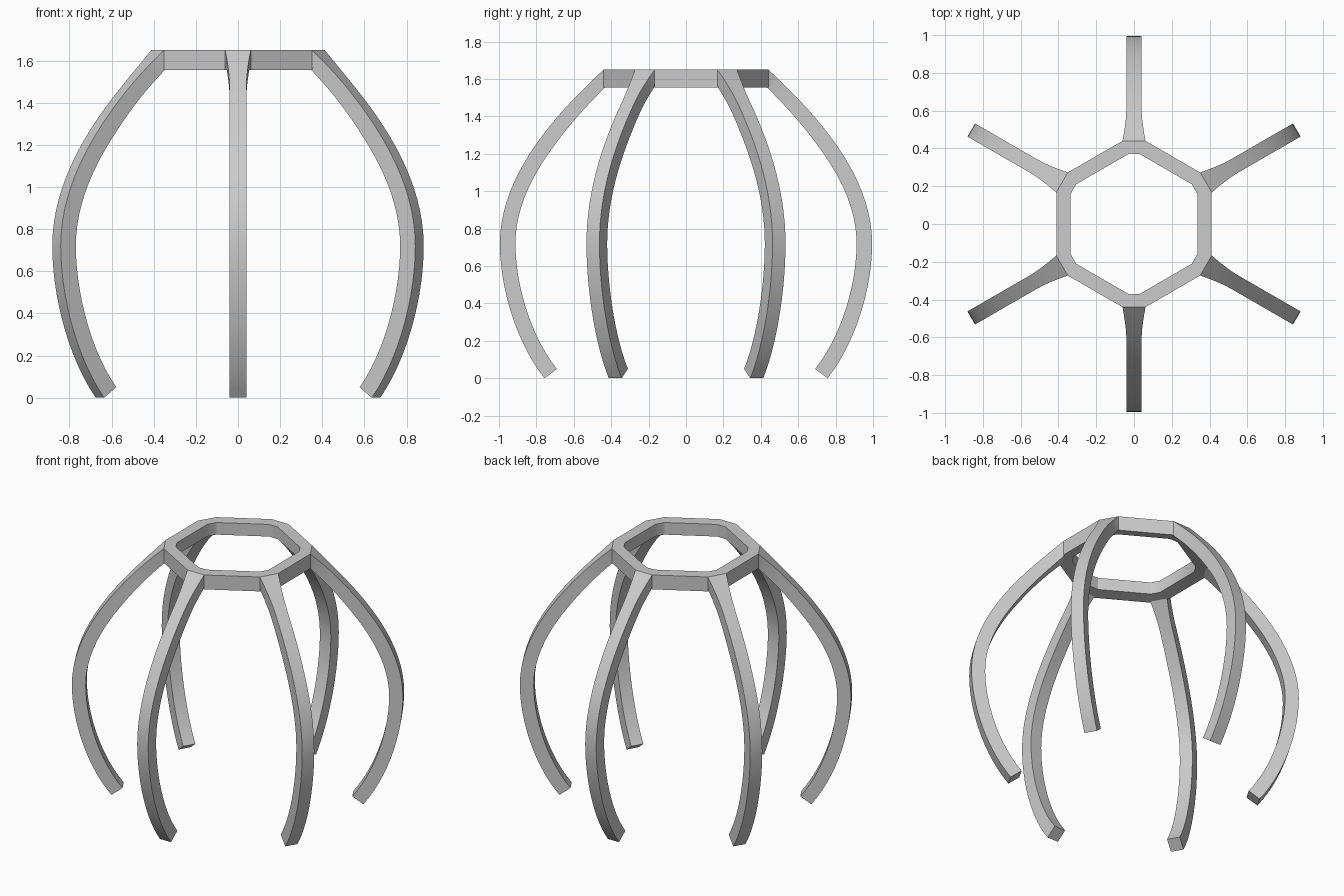
import bpy, bmesh
from math import radians
from mathutils import Matrix, Vector
from mathutils.geometry import interpolate_bezier

cube = bpy.data.objects.get("Cube")
if cube:
    bpy.data.objects.remove(cube, do_unlink=True)

grey = bpy.data.materials.new("plain grey")
grey.use_nodes = True
grey.diffuse_color = (0.6, 0.6, 0.6, 1)
grey.node_tree.nodes["Principled BSDF"].inputs["Base Color"].default_value = grey.diffuse_color

TOP, HUB_LOW, RING_LOW = 1.65, 1.555, 1.57
LEGS = 6


def bezier(points, steps):
    return interpolate_bezier(*[Vector((0, -r, z)) for r, z in points], steps)


# Outer edge of a leg, from the hub down to the foot
upper = bezier([(0.44, TOP), (0.71, 1.40), (0.995, 1.08), (0.995, 0.72)], 20)
lower = bezier([(0.995, 0.72), (0.995, 0.48), (0.906, 0.187), (0.757, 0)], 14)
outer = upper + lower[1:]


def leg_sections():
    """Four-cornered sections: outer left, outer right, inner right, inner left."""
    last = len(outer) - 1
    for i, p in enumerate(outer):
        tangent = (outer[min(i + 1, last)] - outer[max(i - 1, 0)]).normalized()
        inward = Vector((0, -tangent.z, tangent.y))
        if inward.y < 0:
            inward = -inward
        t = i / last
        half = 0.04 + 0.021 * max(0, 1 - t / 0.12) ** 1.5
        q = p + inward * (0.073 + 0.01 * min(1, t * 4))
        if i == 0:
            q = Vector((0, p.y, HUB_LOW))
        side = Vector((half, 0, 0))
        yield [p + side, p - side, q - side, q + side]


def add_leg(bm, turn):
    """Adds one leg and returns its open upper section."""
    rows = [[bm.verts.new(turn @ v) for v in s] for s in leg_sections()]
    for a, b in zip(rows, rows[1:]):
        for j in range(4):
            k = (j + 1) % 4
            bm.faces.new((a[j], a[k], b[k], b[j]))
    bm.faces.new(rows[-1])
    return rows[0]


def add_inner_corner(bm, turn):
    """Chamfered inner corner of the ring, in the same order as a leg section."""
    corners = ((0.03, TOP), (-0.03, TOP), (-0.03, RING_LOW), (0.03, RING_LOW))
    return [bm.verts.new(turn @ Vector((x, -0.37, z))) for x, z in corners]


# Ring and legs as one connected frame
bm = bmesh.new()
hubs = []
for k in range(LEGS):
    turn = Matrix.Rotation(radians(360 / LEGS * k), 3, "Z")
    hubs.append((add_leg(bm, turn), add_inner_corner(bm, turn)))

for k, (o, n) in enumerate(hubs):
    o2, n2 = hubs[(k + 1) % LEGS]
    bm.faces.new((o[0], o[1], n[1], n[0]))        # hub top
    bm.faces.new((o[3], o[2], n[2], n[3]))        # hub underside
    bm.faces.new((n[0], n[1], n[2], n[3]))        # hub inner chamfer
    bm.faces.new((o[0], o2[1], n2[1], n[0]))      # bar top
    bm.faces.new((o[3], o2[2], n2[2], n[3]))      # bar underside
    bm.faces.new((o[0], o2[1], o2[2], o[3]))      # bar outside
    bm.faces.new((n[0], n2[1], n2[2], n[3]))      # bar inside

bmesh.ops.recalc_face_normals(bm, faces=bm.faces)
mesh = bpy.data.meshes.new("six_leg_frame")
bm.to_mesh(mesh)
bm.free()
mesh.materials.append(grey)
frame = bpy.data.objects.new("six_leg_frame", mesh)
bpy.context.collection.objects.link(frame)

bpy.ops.object.select_all(action="DESELECT")
frame.select_set(True)
bpy.context.view_layer.objects.active = frame
bpy.ops.object.shade_smooth_by_angle(angle=radians(30))
